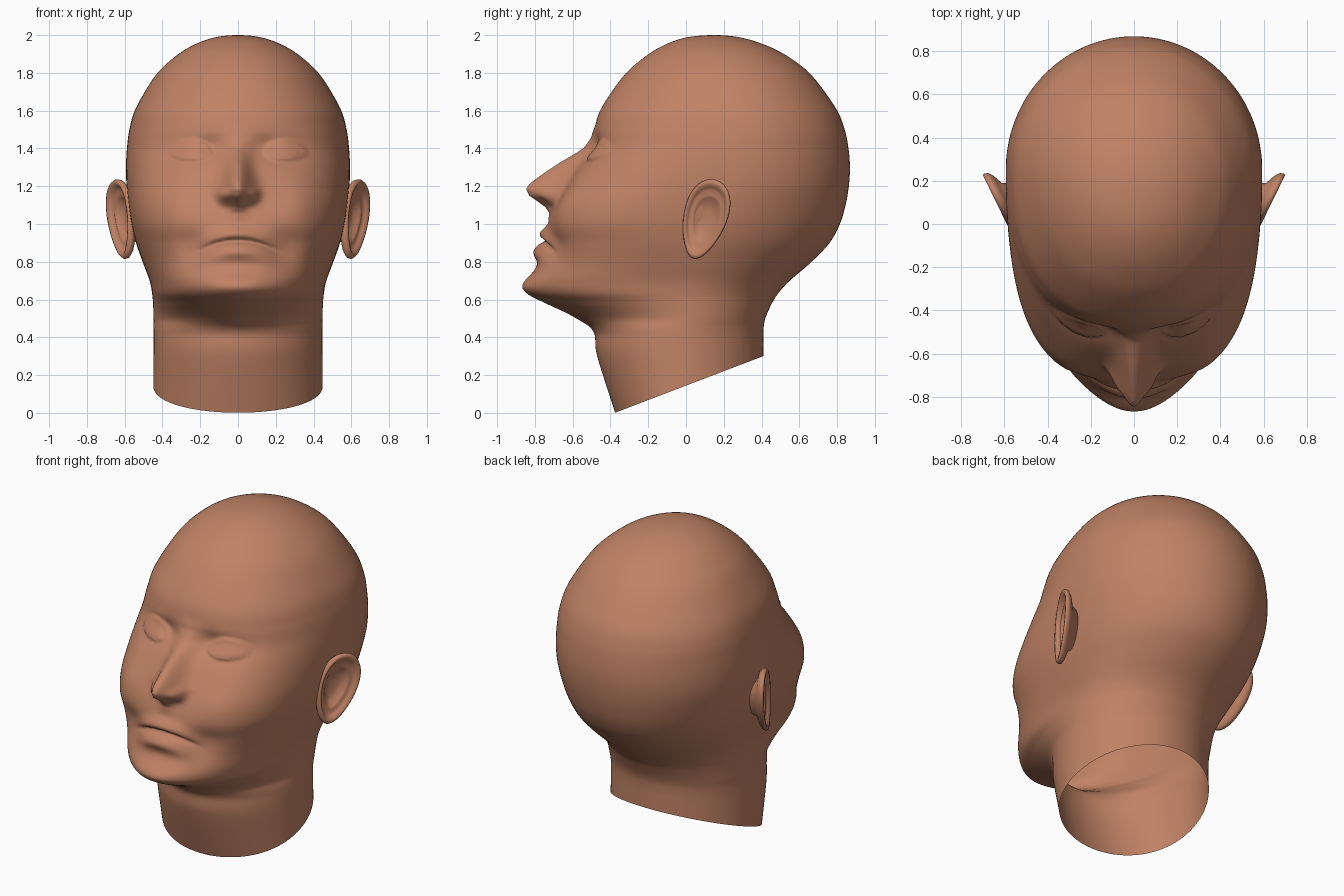
import bpy, bmesh, math
from mathutils import Vector

if "Cube" in bpy.data.objects:
    bpy.data.objects.remove(bpy.data.objects["Cube"])

skin = bpy.data.materials.new("skin")
skin.diffuse_color = (0.53, 0.225, 0.13, 1)
skin.use_nodes = True
skin.node_tree.nodes["Principled BSDF"].inputs["Base Color"].default_value = skin.diffuse_color


def finish(name, bm):
    bmesh.ops.recalc_face_normals(bm, faces=bm.faces)
    me = bpy.data.meshes.new(name)
    bm.to_mesh(me)
    bm.free()
    me.materials.append(skin)
    for p in me.polygons:
        p.use_smooth = True
    ob = bpy.data.objects.new(name, me)
    bpy.context.collection.objects.link(ob)
    return ob


def bridge(bm, a, b):
    n = len(a)
    for i in range(n):
        bm.faces.new((a[i], a[(i + 1) % n], b[(i + 1) % n], b[i]))


def gauss(a, s):
    return math.exp(-(a / s) ** 2)


def lerp_table(table, z):
    # linear interpolation in a table sorted by falling z
    z = max(table[-1][0], min(table[0][0], z))
    for (z0, v0), (z1, v1) in zip(table, table[1:]):
        if z1 <= z <= z0:
            return v0 + (v1 - v0) * (z0 - z) / (z0 - z1)


# Head sections: z, front y, back y, half width, y of widest point, front squareness
SECTIONS = [
    (2.0, .149, .151, .001, .15, 2),
    (1.985, -.01, .3, .135, .15, 2),
    (1.935, -.14, .45, .26, .16, 2),
    (1.86, -.25, .58, .365, .18, 2.05),
    (1.77, -.342, .68, .449, .2, 2.1),
    (1.61, -.45, .795, .542, .23, 2.25),
    (1.5, -.485, .84, .575, .25, 2.35),
    (1.4, -.51, .86, .588, .25, 2.45),
    (1.3, -.575, .868, .593, .25, 2.6),
    (1.2, -.635, .862, .59, .24, 2.8),
    (1.1, -.69, .845, .58, .2, 2.95),
    (1.0, -.727, .815, .565, .15, 2.9),
    (.9, -.745, .76, .54, .1, 2.6),
    (.8, -.775, .665, .505, .05, 2.4),
    (.7, -.81, .55, .468, .02, 2.35),
    (.635, -.80, .49, .455, 0, 2.2),
    (.58, -.73, .455, .45, 0, 1.9),
    (.5, -.58, .42, .447, 0, 1.75),
    (.43, -.49, .41, .447, -.02, 1.95),
    (.3, -.47, .41, .447, -.02, 2),
    (0, -.375, .41, .45, 0, 2),
]
# Nose: z, height above the face; and z, half width
NOSE = [(1.54, 0), (1.46, .008), (1.4, .035), (1.33, .105), (1.26, .165), (1.215, .2),
        (1.185, .203), (1.15, .165), (1.12, .105), (1.09, .05), (1.06, .018), (1.0, 0)]
NOSE_WIDTH = [(1.54, .09), (1.45, .065), (1.33, .06), (1.24, .07), (1.17, .078), (1.08, .05)]


def face_relief(x, z):
    """Forward displacement of the face at (x, z)."""
    x = abs(x)
    # nose ridge and nostril wings
    d = lerp_table(NOSE, z) * math.exp(-(x / lerp_table(NOSE_WIDTH, z)) ** 2)
    d += .045 * gauss(x - .08, .035) * gauss(z - 1.15, .04)
    # eye sockets and cheeks
    d -= .022 * gauss(x - .14, .07) * gauss(z - 1.41, .06)
    d -= .022 * gauss(x - .25, .12) * gauss(z - 1.39, .075)
    d += .015 * gauss(x - .33, .1) * gauss(z - 1.12, .12)
    # almond eyes with raised lids
    dx, dz = x - .25, z - 1.375
    h = .068 if dz > 0 else .038
    q = 1 - (dx / .105) ** 2 - (dz / h) ** 2
    if q > 0:
        d += .034 * q ** .6
    d += .012 * gauss(q, .2 if dz > 0 else .16)
    # lips either side of a curved mouth line
    m = z - (.912 - .05 * (x / .2) ** 2)
    line = math.exp(-(x / .2) ** 6)
    lips = math.exp(-(x / .15) ** 2)
    d += lips * (.036 * gauss(m - .038, .036) + .05 * gauss(m + .055, .05))
    d -= .024 * line * gauss(m, .013)
    d -= .03 * gauss(x - .25, .09) * gauss(z - .87, .1)
    # chin
    d += .055 * gauss(x, .19) * gauss(z - .665, .07)
    return d


def section(t):
    i = min(int(t), len(SECTIONS) - 2)
    u = t - i
    p = [SECTIONS[max(0, min(len(SECTIONS) - 1, k))] for k in (i - 1, i, i + 1, i + 2)]
    if i == 0:  # mirror across the crown so the top closes round
        z, f, b, w, c, n = SECTIONS[1]
        p[0] = (z, b, f, -w, c, n)
    return [.5 * (2 * b + (c - a) * u + (2 * a - 5 * b + 4 * c - d) * u * u
                  + (3 * b - a - 3 * c + d) * u ** 3) for a, b, c, d in zip(*p)]


# Head and neck: lofted sections, denser columns toward the face
COLS, SUB = 160, 10
bm = bmesh.new()
rings = []
for k in range((len(SECTIONS) - 1) * SUB + 1):
    z, f, b, w, c, n = section(k / SUB)
    ring = []
    for j in range(COLS):
        a = 2 * math.pi * j / COLS
        a -= .6 * math.sin(a)
        cx, cy = math.sin(a), -math.cos(a)
        e = n if cy < 0 else 2
        r = (abs(cx) ** e + abs(cy) ** e) ** (-1 / e)
        x = w * r * cx
        y = c + r * cy * ((c - f) if cy < 0 else (b - c))
        if cy < 0 and .5 < z < 1.7:
            y -= face_relief(x, z) * min(1, -cy * 2)
        ring.append(bm.verts.new((x, y, z)))
    rings.append(ring)
for a, b in zip(rings, rings[1:]):
    bridge(bm, a, b)
bm.faces.new(rings[0])
# open, slanted cut under the neck
bmesh.ops.bisect_plane(bm, geom=bm.verts[:] + bm.edges[:] + bm.faces[:],
                       plane_co=(0, -.375, 0.001), plane_no=Vector((0, -.3, .785)).normalized(),
                       clear_inner=True)
finish("head", bm)

# Ears: rings of (scale, outward offset) from the buried root over the rim into the bowl
EAR = [(.45, -.12), (.6, -.055), (.88, -.035), (.98, -.02), (1, -.004), (.96, .008), (.88, .008),
       (.8, -.006), (.72, -.018), (.62, -.014), (.54, -.022), (.42, -.04), (.2, -.046)]
TILT = math.radians(16)
for side, name in ((1, "right_ear"), (-1, "left_ear")):
    bm = bmesh.new()
    rings = []
    for s, off in EAR:
        ring = []
        for j in range(48):
            a = 2 * math.pi * j / 48
            v = .217 * math.sin(a)
            u = (.114 + .026 * math.sin(a)) * math.cos(a)
            u, v = s * u, s * v
            y = .098 + u * math.cos(TILT) + v * math.sin(TILT)
            z = 1.025 + v * math.cos(TILT) - u * math.sin(TILT)
            x = .56 + .49 * (y + .04) + off
            ring.append(bm.verts.new((side * x, y - .2 * off, z)))
        rings.append(ring)
    for a, b in zip(rings, rings[1:]):
        bridge(bm, a, b)
    bm.faces.new(rings[-1])
    bm.faces.new(rings[0])
    finish(name, bm)
